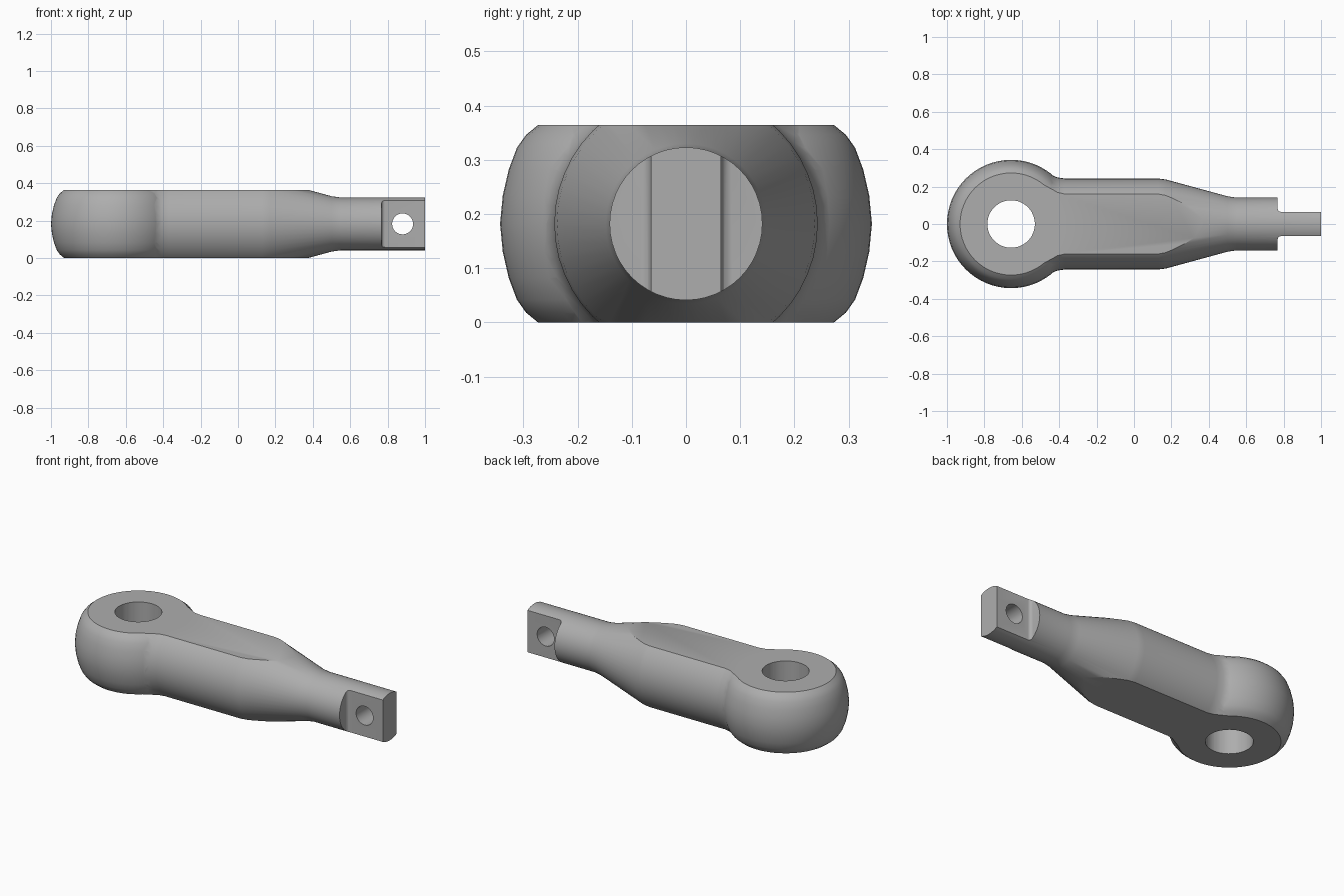
import bpy
import bmesh
import math
from mathutils import Matrix, Vector

cube = bpy.data.objects.get("Cube")
if cube:
    bpy.data.objects.remove(cube, do_unlink=True)

HEIGHT = 0.364
MID = HEIGHT / 2
EYE_X = -0.657

steel = bpy.data.materials.new("grey_steel")
steel.use_nodes = True
GREY = (0.42, 0.42, 0.42, 1)
steel.diffuse_color = GREY
steel.node_tree.nodes["Principled BSDF"].inputs["Base Color"].default_value = GREY


def finish(bm, name):
    bmesh.ops.recalc_face_normals(bm, faces=bm.faces)
    mesh = bpy.data.meshes.new(name)
    bm.to_mesh(mesh)
    bm.free()
    mesh.materials.append(steel)
    obj = bpy.data.objects.new(name, mesh)
    bpy.context.collection.objects.link(obj)
    return obj


def lathe(name, profile, matrix, sides):
    """Turn (radius, height) points about local z into a closed solid."""
    bm = bmesh.new()
    points = [(0, profile[0][1])] + profile + [(0, profile[-1][1])]
    verts = [bm.verts.new((r, 0, h)) for r, h in points]
    edges = [bm.edges.new(pair) for pair in zip(verts, verts[1:])]
    bmesh.ops.spin(bm, geom=verts + edges, cent=(0, 0, 0), axis=(0, 0, 1),
                   angle=math.tau, steps=sides)
    bmesh.ops.remove_doubles(bm, verts=bm.verts, dist=0.0001)
    bm.transform(matrix)
    return finish(bm, name)


def box(name, low, high, round_edge=None):
    """Box between two corners; optionally round the upright edge at an x, y."""
    low, high = Vector(low), Vector(high)
    bm = bmesh.new()
    bmesh.ops.create_cube(bm, size=1, matrix=Matrix.Translation((low + high) / 2)
                          @ Matrix.Diagonal((*(high - low), 1)))
    if round_edge:
        corner = Vector(round_edge)
        edges = [e for e in bm.edges
                 if all((v.co.xy - corner).length < 0.001 for v in e.verts)]
        bmesh.ops.bevel(bm, geom=edges, offset=0.018, segments=4, profile=0.5,
                        affect='EDGES')
    return finish(bm, name)


def boolean(target, tool, operation):
    mod = target.modifiers.new("bool", 'BOOLEAN')
    mod.operation = operation
    mod.solver = 'EXACT'
    mod.object = tool
    bpy.context.view_layer.objects.active = target
    bpy.ops.object.modifier_apply(modifier=mod.name)
    bpy.data.objects.remove(tool, do_unlink=True)


# Round shank along x: flared neck, straight grip, taper and slim end
along_x = Matrix.Translation((0, 0, MID)) @ Matrix.Rotation(math.pi / 2, 4, 'Y')
shank = lathe("link_rod", [(0.24, EYE_X), (0.285, -0.5), (0.265, -0.45),
                           (0.249, -0.41), (0.243, -0.37), (0.243, 0.13),
                           (0.238, 0.17), (0.148, 0.5), (0.141, 0.55),
                           (0.141, 1.0)], along_x, 48)

# Flats milled on the top and bottom of the shank
boolean(shank, box("flats", (-2, -1, 0), (2, 1, HEIGHT)), 'INTERSECT')

# Bulging eye with flat top and bottom
half = [(0.273, 0), (0.295, 0.018), (0.312, 0.042), (0.327, 0.082), (0.338, 0.13)]
bulge = half + [(0.343, MID)] + [(r, HEIGHT - h) for r, h in reversed(half)]
eye = lathe("eye", bulge, Matrix.Translation((EYE_X, 0, 0)), 64)
boolean(shank, eye, 'UNION')

# Upright pin hole through the eye
hole = lathe("eye_hole", [(0.127, -0.2), (0.127, 0.6)],
             Matrix.Translation((EYE_X, 0, 0)), 48)
boolean(shank, hole, 'DIFFERENCE')

# Flat tongue left between two side cuts
for side in (-1, 1):
    y_in, y_out = side * 0.065, side * 0.4
    cut = box("tongue_cut", (0.768, min(y_in, y_out), -0.2),
              (1.2, max(y_in, y_out), 0.6), (0.768, y_in))
    boolean(shank, cut, 'DIFFERENCE')

# Cross hole through the tongue
across = Matrix.Translation((0.88, 0, MID)) @ Matrix.Rotation(math.pi / 2, 4, 'X')
boolean(shank, lathe("tongue_hole", [(0.056, -0.3), (0.056, 0.3)], across, 32),
        'DIFFERENCE')

# Smooth curved surfaces, keeping machined edges sharp
bpy.ops.object.select_all(action='DESELECT')
shank.select_set(True)
bpy.context.view_layer.objects.active = shank
bpy.ops.object.shade_smooth_by_angle(angle=math.radians(28))
